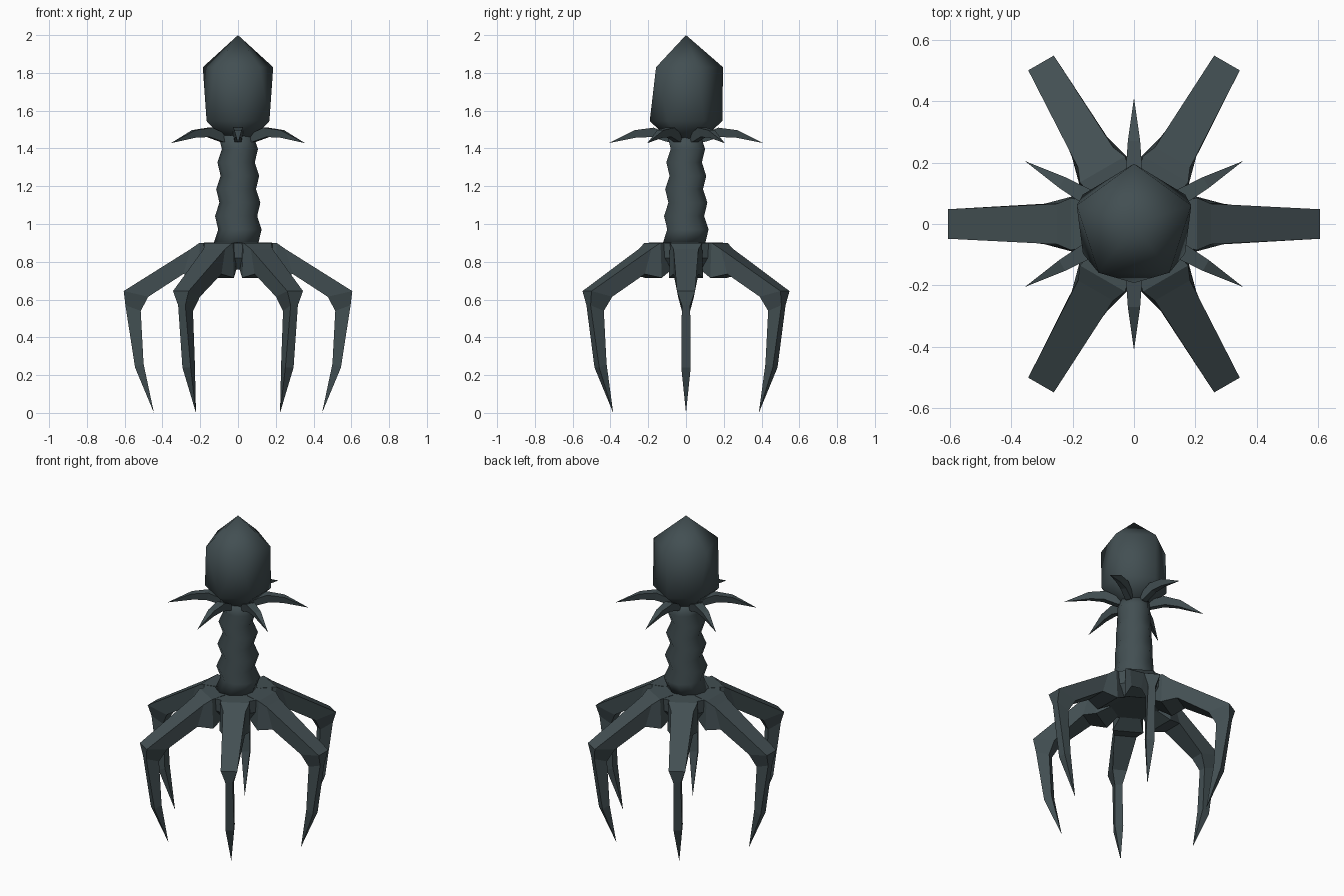
import bpy, bmesh, math
from mathutils import Vector

if "Cube" in bpy.data.objects:
    bpy.data.objects.remove(bpy.data.objects["Cube"])

slate = bpy.data.materials.new("dark_slate")
slate.diffuse_color = (0.055, 0.078, 0.085, 1)
slate.use_nodes = True
slate.node_tree.nodes["Principled BSDF"].inputs["Base Color"].default_value = slate.diffuse_color


def finish(bm, name, smooth=False, angle=0.0):
    bmesh.ops.recalc_face_normals(bm, faces=bm.faces)
    for f in bm.faces:
        f.smooth = smooth
    me = bpy.data.meshes.new(name)
    bm.to_mesh(me)
    bm.free()
    ob = bpy.data.objects.new(name, me)
    me.materials.append(slate)
    bpy.context.collection.objects.link(ob)
    ob.rotation_euler.z = angle
    return ob


def ring(n, r, z, start=0.0, cx=0.0, cy=0.0):
    return [Vector((cx + r * math.cos(start + math.tau * i / n),
                    cy + r * math.sin(start + math.tau * i / n), z)) for i in range(n)]


def loft(rings):
    """Skin rings of equal length and cap both ends."""
    bm = bmesh.new()
    vs = [[bm.verts.new(p) for p in r] for r in rings]
    n = len(vs[0])
    for a, b in zip(vs, vs[1:]):
        for i in range(n):
            bm.faces.new((a[i], a[(i + 1) % n], b[(i + 1) % n], b[i]))
    bm.faces.new(vs[0])
    bm.faces.new(vs[-1])
    return bm


def limb(sections, name, angle):
    """Sections: outer (r, z), inner (r, z), outer half width, inner half width."""
    rings = []
    for (r1, z1), (r2, z2), h1, h2 in sections:
        rings.append([Vector((r1, -h1, z1)), Vector((r1, h1, z1)),
                      Vector((r2, h2, z2)), Vector((r2, -h2, z2))])
    bm = loft(rings)
    bmesh.ops.remove_doubles(bm, verts=bm.verts, dist=0.0005)
    return finish(bm, name, False, angle)


# Faceted head: apex, five-sided shoulder, six-sided lower ring, small underside
bm = bmesh.new()
points = [Vector((0, 0, 2))] + ring(5, 0.196, 1.83, math.pi / 2) \
    + ring(6, 0.192, 1.545, math.pi / 2) + ring(6, 0.09, 1.45, math.pi / 2)
for p in points:
    bm.verts.new(p)
bmesh.ops.convex_hull(bm, input=bm.verts)
finish(bm, "head", True)

# Rippled tail tube: rings shift from side to side as they taper
rings = []
for i in range(9):
    s = 0.010 if i % 2 else -0.010
    rings.append(ring(10, 0.118 - 0.0032 * i, 0.90 + 0.071 * i, 0, s, s))
finish(loft(rings), "tail_tube", True)

# Base plate
base = loft([ring(12, 0.15, 0.76, math.pi / 12), ring(12, 0.20, 0.82, math.pi / 12),
             ring(12, 0.205, 0.90, math.pi / 12)])
finish(base, "base_plate")

# Six jointed legs
leg = [((0.10, 0.903), (0.12, 0.76), 0.06, 0.06),
       ((0.205, 0.90), (0.20, 0.715), 0.085, 0.09),
       ((0.25, 0.868), (0.29, 0.735), 0.066, 0.066),
       ((0.605, 0.645), (0.475, 0.615), 0.048, 0.042),
       ((0.596, 0.57), (0.515, 0.54), 0.022, 0.022),
       ((0.545, 0.24), (0.50, 0.26), 0.025, 0.025),
       ((0.445, 0.0), (0.445, 0.0), 0.0, 0.0)]
# Six collar spikes, set between the legs
spike = [((0.05, 1.475), (0.05, 1.435), 0.025, 0.018),
         ((0.10, 1.48), (0.10, 1.435), 0.026, 0.018),
         ((0.17, 1.51), (0.18, 1.46), 0.027, 0.017),
         ((0.27, 1.497), (0.26, 1.458), 0.020, 0.012),
         ((0.41, 1.428), (0.41, 1.428), 0.0, 0.0)]
for k in range(6):
    limb(leg, f"leg_{k + 1}", math.radians(60 * k))
    limb(spike, f"collar_spike_{k + 1}", math.radians(60 * k + 30))
